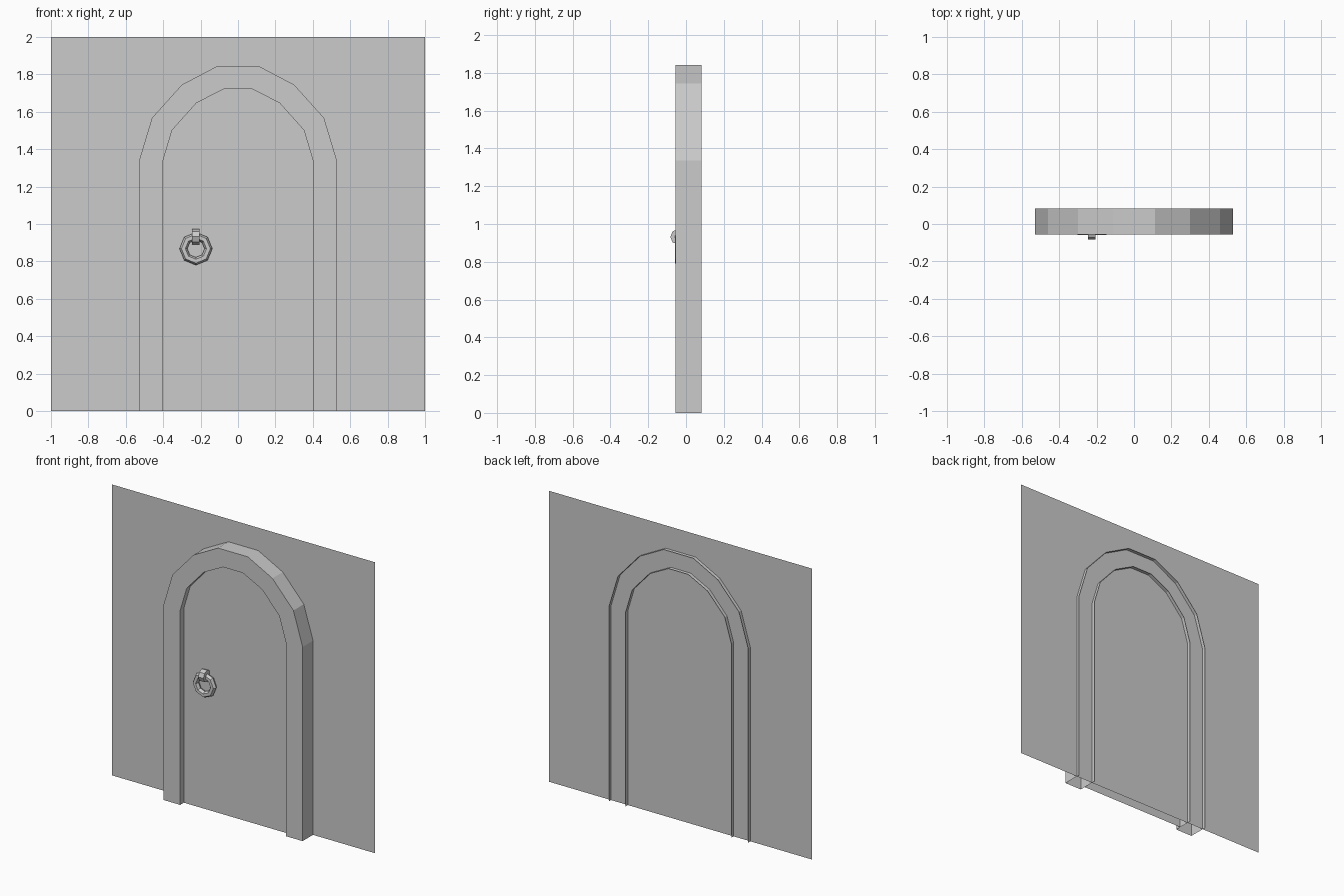
import bpy, math
from mathutils import Matrix

if "Cube" in bpy.data.objects:
    bpy.data.objects.remove(bpy.data.objects["Cube"])

FRONT, BACK = -0.055, 0.082     # depth of the stone frame
WALL_Y, DOOR_Y = 0.058, -0.015  # wall and door planes

# right half of the arch, from the floor to the crown
OUTER = [(0.53, 0), (0.53, 1.335), (0.46, 1.567), (0.30, 1.745), (0.113, 1.843)]
INNER = [(0.402, 0), (0.402, 1.335), (0.352, 1.502), (0.222, 1.647), (0.075, 1.722)]


def make(name, verts, faces):
    mesh = bpy.data.meshes.new(name)
    mesh.from_pydata(verts, [], faces)
    ob = bpy.data.objects.new(name, mesh)
    bpy.context.collection.objects.link(ob)
    return ob


def mirrored(half):
    return half + [(-x, z) for x, z in reversed(half)]


outer, inner = mirrored(OUTER), mirrored(INNER)

# Wall: single flat sheet
make("wall", [(-1, WALL_Y, 0), (1, WALL_Y, 0), (1, WALL_Y, 2), (-1, WALL_Y, 2)],
     [(0, 1, 2, 3)])

# Door: arched sheet recessed inside the frame
make("door", [(x, DOOR_Y, z) for x, z in inner], [tuple(range(len(inner)))[::-1]]
     ).data.flip_normals()
bpy.data.objects["door"].data.update()
if bpy.data.objects["door"].data.polygons[0].normal.y > 0:
    bpy.data.objects["door"].data.flip_normals()

# Frame: two posts and seven arch blocks, hollow at the back
for i in range(len(outer) - 1):
    quad = [outer[i], outer[i + 1], inner[i + 1], inner[i]]
    verts = [(x, FRONT, z) for x, z in quad] + [(x, BACK, z) for x, z in quad]
    post = i in (0, len(outer) - 2)
    ob = make("frame_post" if post else "arch_block", verts,
              [(0, 1, 2, 3), (0, 4, 5, 1), (2, 6, 7, 3)])
    if ob.data.polygons[0].normal.y > 0:
        ob.data.flip_normals()

# Knocker ring
RX, RZ = -0.225, 0.868
bpy.ops.mesh.primitive_torus_add(major_segments=8, minor_segments=6,
                                 major_radius=0.067, minor_radius=0.021,
                                 location=(RX, -0.04, RZ),
                                 rotation=(math.pi / 2, 0, 0))
bpy.context.object.name = "knocker_ring"

# Knocker strap: rounded loop holding the ring
bpy.ops.mesh.primitive_cylinder_add(vertices=8, radius=0.041, depth=0.04,
                                    location=(RX, -0.042, 0.932),
                                    rotation=(0, math.pi / 2, 0))
bpy.context.object.name = "knocker_strap"
for p in bpy.context.object.data.polygons:
    p.use_smooth = False
